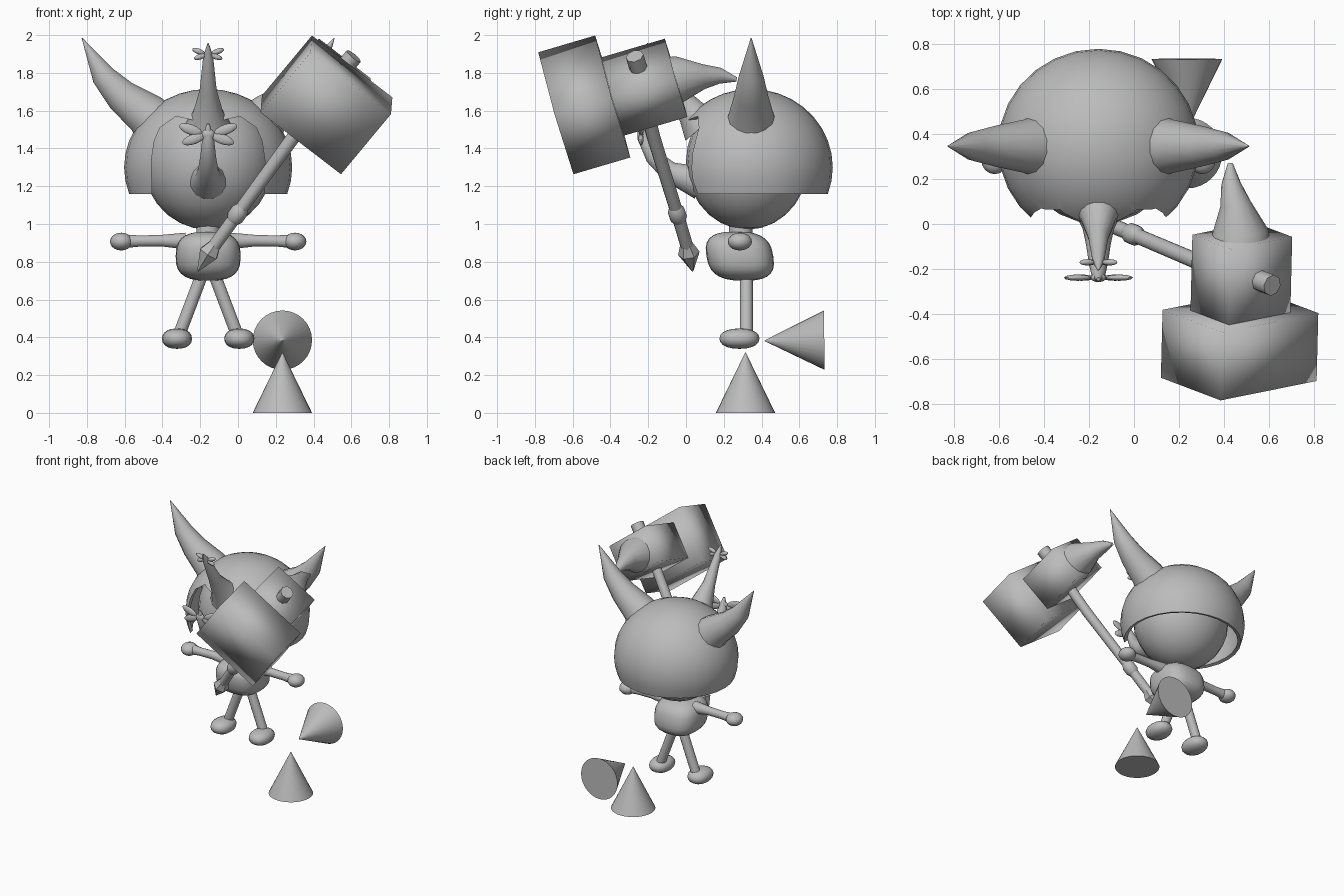
import bpy, bmesh, math
from mathutils import Vector, Matrix

if "Cube" in bpy.data.objects:
    bpy.data.objects.remove(bpy.data.objects["Cube"])

CX = -0.158                      # symmetry plane of the figure
grey = bpy.data.materials.new("plain grey")
grey.diffuse_color = (0.5, 0.5, 0.5, 1)
grey.use_nodes = True
grey.node_tree.nodes["Principled BSDF"].inputs["Base Color"].default_value = grey.diffuse_color


def finish(name, bm, angle=40):
    bmesh.ops.recalc_face_normals(bm, faces=bm.faces)
    me = bpy.data.meshes.new(name)
    bm.to_mesh(me)
    bm.free()
    ob = bpy.data.objects.new(name, me)
    bpy.context.collection.objects.link(ob)
    me.materials.append(grey)
    smooth(ob, angle)
    return ob


def smooth(ob, angle):
    bpy.ops.object.select_all(action='DESELECT')
    ob.select_set(True)
    bpy.context.view_layer.objects.active = ob
    bpy.ops.object.shade_smooth_by_angle(angle=math.radians(angle))


def ellipsoid(name, c, r, power=1.0, shear=0.0, turn=0.0, seg=24, rings=14):
    """Rounded blob; power < 1 makes it boxier, turn rotates it about y."""
    bm = bmesh.new()
    bmesh.ops.create_uvsphere(bm, u_segments=seg, v_segments=rings, radius=1)
    rot = Matrix.Rotation(turn, 3, 'Y')
    for v in bm.verts:
        p = Vector([math.copysign(abs(a) ** power, a) * k for a, k in zip(v.co, r)])
        p.y -= shear * p.z
        v.co = rot @ p + Vector(c)
    return finish(name, bm, 60)


def loft(name, pts, radii, seg=14, angle=60):
    """Round tube or spike through the points, one radius per point."""
    pts = [Vector(p) for p in pts]
    bm = bmesh.new()
    rings = []
    for i, (p, r) in enumerate(zip(pts, radii)):
        t = (pts[min(i + 1, len(pts) - 1)] - pts[max(i - 1, 0)]).normalized()
        ref = Vector((0, 1, 0)) if abs(t.y) < 0.85 else Vector((1, 0, 0))
        if name.startswith(("front_horn", "nose")):
            ref = Vector((1, 0, 0))
        a = (ref - t * ref.dot(t)).normalized()
        b = t.cross(a)
        rings.append([bm.verts.new(p + r * (a * math.cos(k * math.tau / seg) + b * math.sin(k * math.tau / seg)))
                      for k in range(seg)])
    for lo, hi in zip(rings, rings[1:]):
        for k in range(seg):
            bm.faces.new((lo[k], lo[(k + 1) % seg], hi[(k + 1) % seg], hi[k]))
    bm.faces.new(rings[0])
    bm.faces.new(rings[-1])
    return finish(name, bm, angle)


def box(name, c, half, axes, angle):
    bm = bmesh.new()
    bmesh.ops.create_cube(bm, size=2)
    for v in bm.verts:
        v.co = Vector(c) + sum((ax * (h * k) for ax, h, k in zip(axes, half, v.co)), Vector())
    return finish(name, bm, angle)


# Head ball
ellipsoid("head", (CX, 0.325, 1.33), (0.345, 0.325, 0.36))

# Hood: open ellipsoid shell, cut flat below, arched opening in front
bm = bmesh.new()
bmesh.ops.create_uvsphere(bm, u_segments=28, v_segments=18, radius=1)
for v in bm.verts:
    v.co = Vector((v.co.x * 0.445 + CX, v.co.y * 0.432 + 0.345, v.co.z * 0.415 + 1.30))
bmesh.ops.bisect_plane(bm, geom=bm.verts[:] + bm.edges[:] + bm.faces[:],
                       plane_co=(0, 0, 1.16), plane_no=(0, 0, 1), clear_inner=True)
hood = finish("hood", bm)
half = [(0.295, 1.0), (0.30, 1.34), (0.285, 1.44), (0.255, 1.51), (0.17, 1.57), (0.08, 1.55)]
arch = half + [(0, 1.53)] + [(-x, z) for x, z in reversed(half)]
bm = bmesh.new()
face = bm.faces.new([bm.verts.new((CX + x, -0.3, z)) for x, z in arch])
ext = bmesh.ops.extrude_face_region(bm, geom=[face])
bmesh.ops.translate(bm, vec=(0, 0.58, 0), verts=[g for g in ext["geom"] if isinstance(g, bmesh.types.BMVert)])
cutter = finish("hood_cutter", bm)
cutter.hide_render = True
bpy.context.view_layer.objects.active = hood
sol = hood.modifiers.new("wall", 'SOLIDIFY')
sol.thickness, sol.offset = 0.025, -1
cut = hood.modifiers.new("opening", 'BOOLEAN')
cut.operation, cut.object, cut.solver = 'DIFFERENCE', cutter, 'EXACT'
for m in ("wall", "opening"):
    bpy.ops.object.modifier_apply(modifier=m)
bpy.data.objects.remove(cutter)
smooth(hood, 40)

# Horn on the forehead and upturned nose
loft("front_horn", [(CX, 0.09, 1.52), (CX, 0.03, 1.59), (CX, -0.06, 1.71), (CX, -0.165, 1.89), (CX, -0.205, 1.957)],
     [0.125, 0.08, 0.045, 0.026, 0.003])
loft("nose", [(CX, 0.06, 1.24), (CX, -0.02, 1.25), (CX, -0.09, 1.28), (CX, -0.175, 1.355), (CX, -0.23, 1.46), (CX, -0.245, 1.53)],
     [0.11, 0.07, 0.055, 0.042, 0.03, 0.008])

# Bows tied to both tips
for label, y, z, s in (("nose_bow", -0.238, 1.475, 1.0), ("horn_bow", -0.17, 1.9, 0.55)):
    ellipsoid(label + "_knot", (CX, y, z), (0.035 * s, 0.02, 0.03 * s), seg=12, rings=8)
    for sx in (-1, 1):
        for sz, reach in ((1, 0.092), (-1, 0.075)):
            ellipsoid(label + "_lobe", (CX + sx * reach * s, y, z + sz * 0.025 * s),
                      (0.065 * s, 0.014, 0.027 * s), turn=-sx * sz * 0.35, seg=12, rings=8)

# Torso and neck
ellipsoid("torso", (CX, 0.285, 0.83), (0.172, 0.177, 0.13), power=0.72, shear=0.16)
loft("neck", [(CX, 0.29, 0.92), (CX, 0.29, 1.02)], [0.065, 0.06])

# Mirrored side parts
for s, side in ((-1, "left"), (1, "right")):
    def X(d):
        return CX + s * d
    loft(side + "_horn", [(X(0.25), 0.345, 1.50), (X(0.33), 0.345, 1.585), (X(0.46), 0.345, 1.68),
                          (X(0.555), 0.345, 1.785), (X(0.668), 0.345, 1.985)],
         [0.145, 0.118, 0.09, 0.065, 0.002])
    loft(side + "_arm", [(X(0.12), 0.285, 0.91), (X(0.25), 0.285, 0.912), (X(0.36), 0.285, 0.91), (X(0.46), 0.285, 0.908)],
         [0.045, 0.031, 0.03, 0.038])
    ellipsoid(side + "_hand", (X(0.46), 0.285, 0.907), (0.06, 0.064, 0.047), seg=16, rings=10)
    loft(side + "_leg", [(X(0.03), 0.32, 0.74), (X(0.155), 0.32, 0.41)], [0.034, 0.034])
    ellipsoid(side + "_foot", (X(0.165), 0.283, 0.393), (0.08, 0.106, 0.054), power=0.9, seg=16, rings=10)

# Hammer frame: d along the handle, v across, h towards the struck face
d = Vector((0.62, -0.235, 0.745)).normalized()
h = Vector((0, -0.967, -0.254))
h = (h - d * h.dot(d)).normalized()
v = h.cross(d)
back = Vector((0.472, -0.388, 1.675))      # centre of the block's rear face
box("hammer_block", back + h * 0.157, (0.213, 0.272, 0.157), (d, v, h), 180)
box("hammer_neck_block", back - h * 0.165, (0.137, 0.174, 0.185), (d, v, h), 100)
loft("hammer_spike", [(0.47, -0.09, 1.755), (0.47, -0.035, 1.765), (0.45, 0.09, 1.78), (0.43, 0.18, 1.785), (0.427, 0.268, 1.765)],
     [0.135, 0.125, 0.068, 0.043, 0.012])
k = back - h * 0.175
loft("hammer_knob", [k + d * 0.1, k + d * 0.22], [0.048, 0.048], seg=8)

# Handle, grip ring and pommel
loft("hammer_handle", [(-0.14, 0.01, 0.865), (-0.005, -0.045, 1.05), (0.29, -0.17, 1.455), (0.44, -0.225, 1.67)],
     [0.034, 0.034, 0.036, 0.036], seg=12)
loft("handle_ring", [(-0.03, -0.035, 1.015), (-0.017, -0.04, 1.033), (0.01, -0.052, 1.07), (0.023, -0.057, 1.088)],
     [0.034, 0.046, 0.046, 0.034], seg=12)
loft("pommel", [(-0.12, 0.003, 0.895), (-0.155, 0.015, 0.845), (-0.213, 0.035, 0.75)], [0.034, 0.058, 0.004],
     seg=6, angle=30)

# Two loose cones: one standing, one lying with its base to the back
loft("standing_cone", [(0.235, 0.315, 0), (0.235, 0.315, 0.32)], [0.157, 0.0015], seg=32)
loft("lying_cone", [(0.235, 0.732, 0.385), (0.235, 0.415, 0.382)], [0.157, 0.0015], seg=32)
